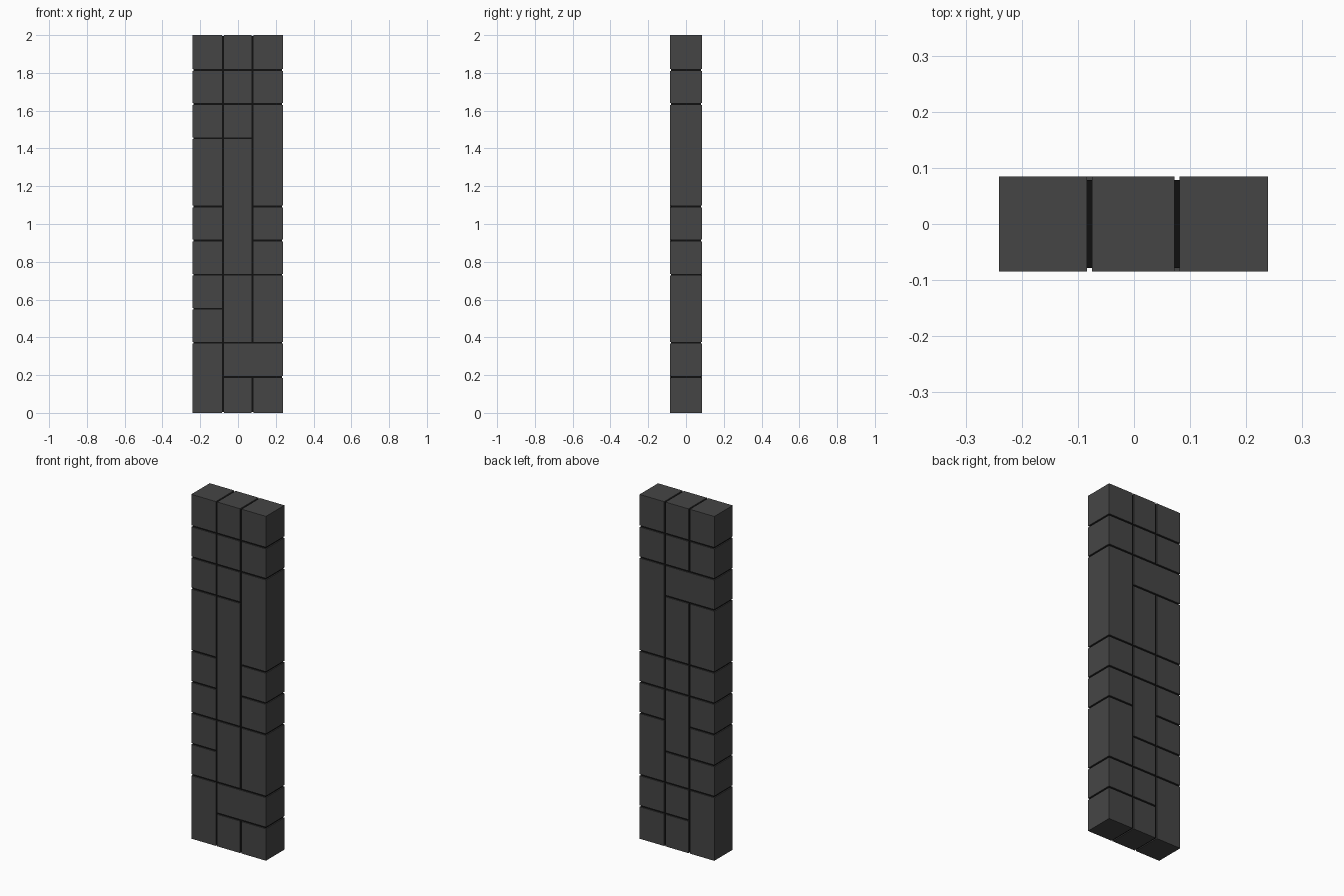
import bpy, bmesh

if "Cube" in bpy.data.objects:
    bpy.data.objects.remove(bpy.data.objects["Cube"])

GAP = 0.0045                      # half width of a groove
Y = 0.0845                        # half depth of the wall
XS = [-0.241, -0.079, 0.077, 0.239]   # column boundaries
ROWS = 11

mat = bpy.data.materials.new("dark_grey")
mat.diffuse_color = (0.06, 0.06, 0.06, 1)
mat.use_nodes = True
mat.node_tree.nodes["Principled BSDF"].inputs["Base Color"].default_value = mat.diffuse_color
black = bpy.data.materials.new("groove_black")
black.diffuse_color = (0.005, 0.005, 0.005, 1)
black.use_nodes = True
black.node_tree.nodes["Principled BSDF"].inputs["Base Color"].default_value = black.diffuse_color


def level(r):
    """Height of the boundary below row r."""
    return 0.0 if r == 0 else 2.0 if r == ROWS else 0.19 + (r - 1) * 0.1806


def prism(name, outline, z0, z1, material):
    bm = bmesh.new()
    face = bm.faces.new([bm.verts.new((x, y, z0)) for x, y in outline])
    ext = bmesh.ops.extrude_face_region(bm, geom=[face])
    top = [v for v in ext["geom"] if isinstance(v, bmesh.types.BMVert)]
    bmesh.ops.translate(bm, verts=top, vec=(0, 0, z1 - z0))
    bmesh.ops.recalc_face_normals(bm, faces=bm.faces)
    me = bpy.data.meshes.new(name)
    bm.to_mesh(me)
    bm.free()
    me.materials.append(material)
    ob = bpy.data.objects.new(name, me)
    bpy.context.collection.objects.link(ob)


L0, L1 = XS[0], XS[1] - GAP
M0, M1 = XS[1] + GAP, XS[2] - GAP
R0, R1 = XS[2] + GAP, XS[3]


def rect(x0, x1, y0, y1):
    return [(x0, y0), (x1, y0), (x1, y1), (x0, y1)]


# footprints of the block types
SHAPES = {
    "left": rect(L0, L1, -Y, Y),
    "right": rect(R0, R1, -Y, Y),
    "middle": rect(M0, M1, -Y, Y),
    "middle_front": rect(M0, M1, -Y, -GAP),
    "middle_back": rect(M0, M1, GAP, Y),
    "front_right_corner": [(M0, -Y), (R1, -Y), (R1, Y), (R0, Y), (R0, -GAP), (M0, -GAP)],
    "back_left_corner": [(L0, -Y), (L1, -Y), (L1, GAP), (M1, GAP), (M1, Y), (L0, Y)],
}

# first row and one-past-last row of every block
LAYOUT = {
    "left": [(0, 2), (2, 3), (3, 4), (4, 5), (5, 6), (6, 8), (9, 10), (10, 11)],
    "right": [(0, 1), (2, 4), (4, 5), (5, 6), (6, 9), (9, 10), (10, 11)],
    "middle": [(0, 1), (9, 10), (10, 11)],
    "middle_front": [(2, 4), (4, 8), (8, 9)],
    "middle_back": [(1, 2), (2, 3), (3, 5), (5, 6), (6, 8)],
    "front_right_corner": [(1, 2)],
    "back_left_corner": [(8, 9)],
}

for kind, spans in LAYOUT.items():
    for a, b in spans:
        z0 = level(a) + (GAP if a > 0 else 0)
        z1 = level(b) - (GAP if b < ROWS else 0)
        prism(f"{kind}_block_{a}", SHAPES[kind], z0, z1, mat)

# recessed core closing the bottom of the grooves
d = 0.006
prism("core", rect(L0 + d, R1 - d, -Y + d, Y - d), d, 2 - d, black)
